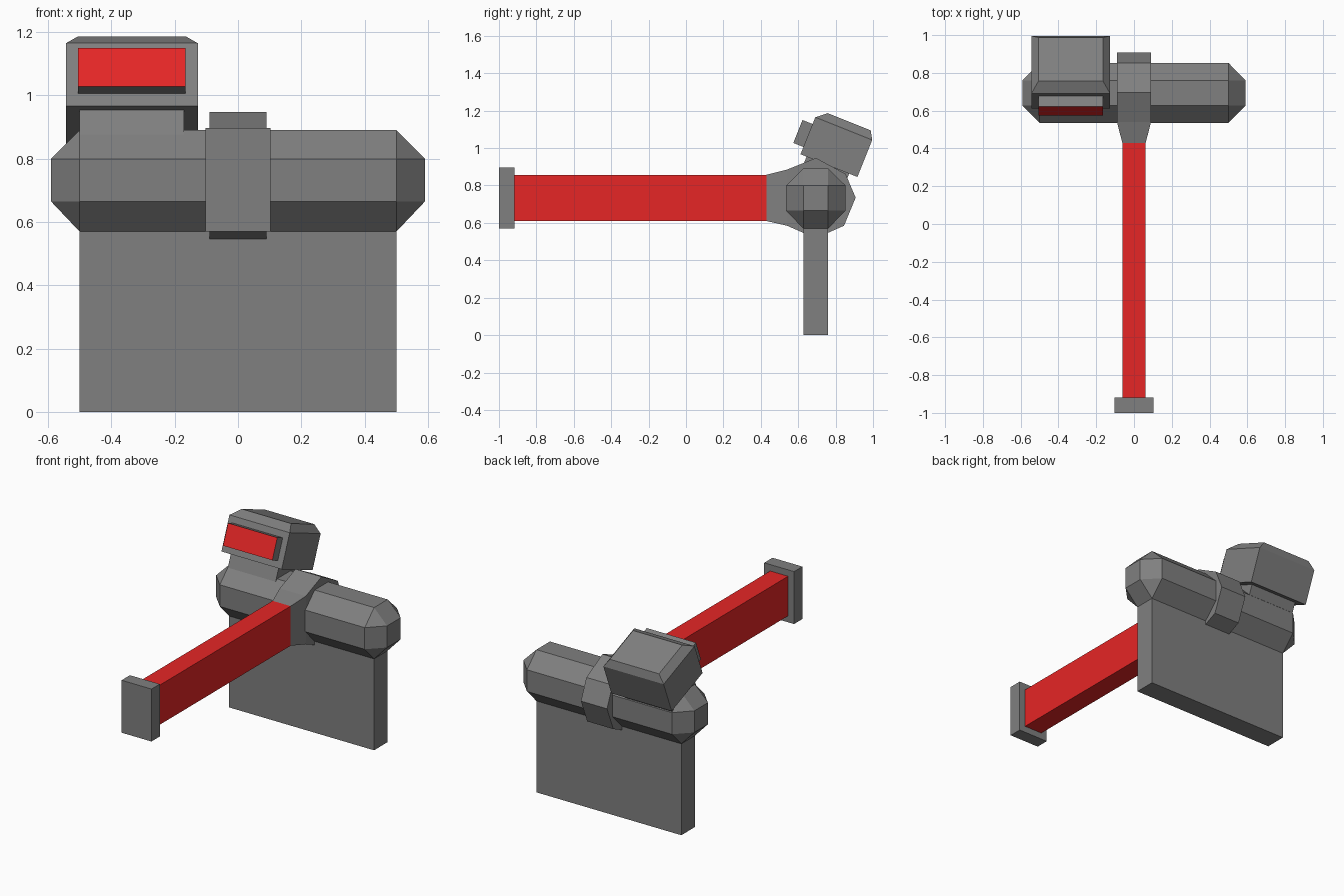
import bpy
import bmesh
import math
from mathutils import Matrix

cube = bpy.data.objects.get("Cube")
if cube:
    bpy.data.objects.remove(cube, do_unlink=True)


def material(name, colour):
    mat = bpy.data.materials.new(name)
    mat.use_nodes = True
    mat.diffuse_color = colour
    mat.node_tree.nodes["Principled BSDF"].inputs["Base Color"].default_value = colour
    return mat


grey = material("grey metal", (0.214, 0.214, 0.214, 1))
red = material("red", (0.787, 0.019, 0.019, 1))


def loft(name, rings, mat=grey, matrix=None):
    """Join rings of points into a closed, flat-faced solid."""
    bm = bmesh.new()
    loops = [[bm.verts.new(p) for p in ring] for ring in rings]
    for a, b in zip(loops, loops[1:]):
        for i in range(len(a)):
            j = (i + 1) % len(a)
            bm.faces.new((a[i], a[j], b[j], b[i]))
    bm.faces.new(loops[0])
    bm.faces.new(loops[-1])
    bmesh.ops.remove_doubles(bm, verts=bm.verts, dist=0.0001)
    bmesh.ops.recalc_face_normals(bm, faces=bm.faces)
    mesh = bpy.data.meshes.new(name)
    bm.to_mesh(mesh)
    bm.free()
    mesh.materials.append(mat)
    obj = bpy.data.objects.new(name, mesh)
    bpy.context.collection.objects.link(obj)
    if matrix:
        obj.matrix_world = matrix
    return obj


def rect_z(x0, x1, y0, y1, z):
    return [(x0, y0, z), (x1, y0, z), (x1, y1, z), (x0, y1, z)]


def rect_y(w, y, z0, z1):
    return [(-w, y, z0), (w, y, z0), (w, y, z1), (-w, y, z1)]


def box(name, x0, x1, y0, y1, z0, z1, **kw):
    return loft(name, [rect_z(x0, x1, y0, y1, z) for z in (z0, z1)], **kw)


# Standing blade
box("blade", -0.5, 0.5, 0.627, 0.76, 0, 0.6)

# Chamfered crossbar: octagon section shrinking to a small square at each end
octagon = [(0.535, 0.665), (0.627, 0.57), (0.76, 0.57), (0.853, 0.665),
           (0.853, 0.8), (0.76, 0.89), (0.627, 0.89), (0.535, 0.8)]
square = [(min(max(y, 0.627), 0.76), min(max(z, 0.665), 0.8)) for y, z in octagon]
loft("crossbar", [[(x, y, z) for y, z in prof] for x, prof in
                  ((-0.59, square), (-0.5, octagon), (0.5, octagon), (0.59, square))])

# Centre collar and its tapered socket
collar = [(0.54, 0.585), (0.627, 0.547), (0.76, 0.547), (0.845, 0.585),
          (0.907, 0.735), (0.853, 0.862), (0.695, 0.947), (0.54, 0.885)]
loft("collar", [[(x, y, z) for y, z in collar] for x in (-0.09, 0.09)])
loft("arm_socket", [rect_y(0.062, 0.43, 0.61, 0.857), rect_y(0.09, 0.54, 0.585, 0.885)])

# Long red arm with a grey end cap
loft("arm", [rect_y(0.062, y, 0.61, 0.857) for y in (-0.92, 0.43)], mat=red)
loft("arm_end_cap", [rect_y(0.103, y, 0.57, 0.897) for y in (-1, -0.918)])

# Tilted head: origin at the lower front edge, leaning back
tilt = Matrix.Translation((-0.335, 0.612, 0.967)) @ Matrix.Rotation(math.radians(-21.8), 4, 'X')
loft("head", [rect_z(-0.208, 0.208, 0, 0.328, 0),
              rect_z(-0.208, 0.208, 0, 0.328, 0.213),
              rect_z(-0.17, 0.17, 0.054, 0.301, 0.258)], matrix=tilt)
box("neck", -0.165, 0.165, 0.035, 0.28, -0.16, 0.01, matrix=tilt)

# Visor block with a red front face
visor = box("visor", -0.17, 0.17, -0.058, 0.01, 0.042, 0.174, matrix=tilt)
visor.data.materials.append(red)
for face in visor.data.polygons:
    if face.normal.y < -0.9:
        face.material_index = 1
